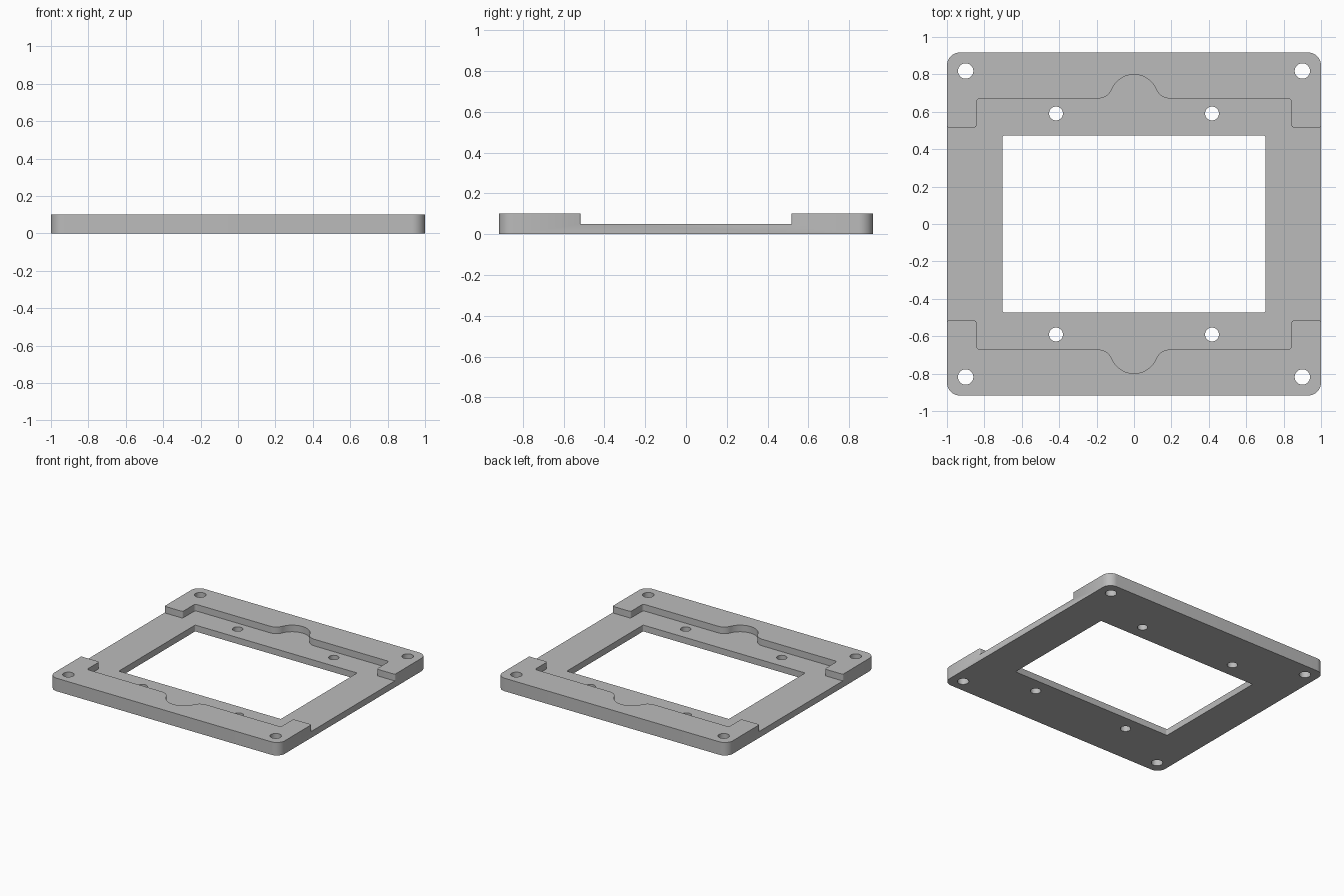
import bpy, bmesh
from math import sin, cos, pi, atan2
from mathutils import Vector

cube = bpy.data.objects.get("Cube")
if cube:
    bpy.data.objects.remove(cube, do_unlink=True)

HALF_X, HALF_Y, HEIGHT, FLOOR = 1.0, 0.917, 0.102, 0.05


def arc(cx, cy, r, a0, a1, n):
    """Points along a circular arc."""
    angles = [a0 + (a1 - a0) * i / n for i in range(n + 1)]
    return [(cx + r * cos(a), cy + r * sin(a)) for a in angles]


def fillet(before, corner, after, r, n=8):
    """Round off a right-angled corner."""
    p = Vector(corner)
    u = (Vector(before) - p).normalized()
    v = (Vector(after) - p).normalized()
    c = p + (u + v) * r
    steps = [pi / 2 * i / n for i in range(n + 1)]
    return [tuple(c - v * r * cos(t) - u * r * sin(t)) for t in steps]


def rounded_rectangle(hx, hy, r, n):
    corners = [(hx, hy), (-hx, hy), (-hx, -hy), (hx, -hy)]
    points = []
    for i, c in enumerate(corners):
        points += fillet(corners[i - 1], c, corners[(i + 1) % 4], r, n)
    return points


def prism(name, outline, z0, z1):
    """Extrude a closed outline between two heights."""
    bm = bmesh.new()
    face = bm.faces.new([bm.verts.new((x, y, z0)) for x, y in outline])
    top = bmesh.ops.extrude_face_region(bm, geom=[face])["geom"]
    verts = [g for g in top if isinstance(g, bmesh.types.BMVert)]
    bmesh.ops.translate(bm, verts=verts, vec=(0, 0, z1 - z0))
    bmesh.ops.recalc_face_normals(bm, faces=bm.faces)
    mesh = bpy.data.meshes.new(name)
    bm.to_mesh(mesh)
    bm.free()
    obj = bpy.data.objects.new(name, mesh)
    bpy.context.collection.objects.link(obj)
    return obj


def pocket_outline():
    """Recess between the two raised rails, with a finger notch in each."""
    tab_x, tab_y, wall_y = 0.842, 0.516, 0.671
    notch, blend, blend_x = 0.128, 0.08, 0.192
    side = HALF_X + 0.002
    meet = atan2(blend, blend_x)
    quarter = [(1.2, 0.56), (side, 0.56)]
    quarter += fillet((side, 0.56), (side, tab_y), (tab_x, tab_y), 0.014, 5)
    quarter += fillet((side, tab_y), (tab_x, tab_y), (tab_x, wall_y), 0.012, 5)
    quarter += fillet((tab_x, tab_y), (tab_x, wall_y), (0, wall_y), 0.02, 6)
    quarter += arc(blend_x, wall_y + blend, blend, -pi / 2, meet - pi, 12)
    quarter += arc(0, wall_y, notch, meet, pi / 2, 16)[1:]
    upper = quarter + [(-x, y) for x, y in reversed(quarter[:-1])]
    return upper + [(-x, -y) for x, y in upper]


# Full-height plate with rounded corners
plate = prism("mounting_frame", rounded_rectangle(HALF_X, HALF_Y, 0.07, 12), 0, HEIGHT)

# Cutters: recess, window, corner holes and inner holes
cutters = [
    prism("recess_cutter", pocket_outline(), FLOOR, 0.3),
    prism("window_cutter", rounded_rectangle(0.703, 0.473, 0.008, 4), -0.1, 0.3),
]
for hx, hy, r in ((0.9, 0.818, 0.041), (0.417, 0.591, 0.037)):
    for sx in (-1, 1):
        for sy in (-1, 1):
            ring = arc(sx * hx, sy * hy, r, 0, 2 * pi, 40)[:-1]
            cutters.append(prism("hole_cutter", ring, -0.1, 0.3))

for cutter in cutters:
    cutter.hide_render = True
    cut = plate.modifiers.new(cutter.name, 'BOOLEAN')
    cut.operation = 'DIFFERENCE'
    cut.solver = 'EXACT'
    cut.object = cutter

# Bake the cuts and discard the cutters
depsgraph = bpy.context.evaluated_depsgraph_get()
finished = bpy.data.meshes.new_from_object(plate.evaluated_get(depsgraph))
plate.modifiers.clear()
plate.data = finished
finished.name = "mounting_frame"
for cutter in cutters:
    bpy.data.objects.remove(cutter, do_unlink=True)

# Plain grey material
grey = bpy.data.materials.new("plain grey")
grey.use_nodes = True
colour = (0.5, 0.5, 0.5, 1)
grey.diffuse_color = colour
grey.node_tree.nodes["Principled BSDF"].inputs["Base Color"].default_value = colour
finished.materials.clear()
finished.materials.append(grey)

# Smooth the rounded walls, keep the rims sharp
bpy.ops.object.select_all(action='DESELECT')
plate.select_set(True)
bpy.context.view_layer.objects.active = plate
bpy.ops.object.shade_smooth_by_angle(angle=pi / 6)
